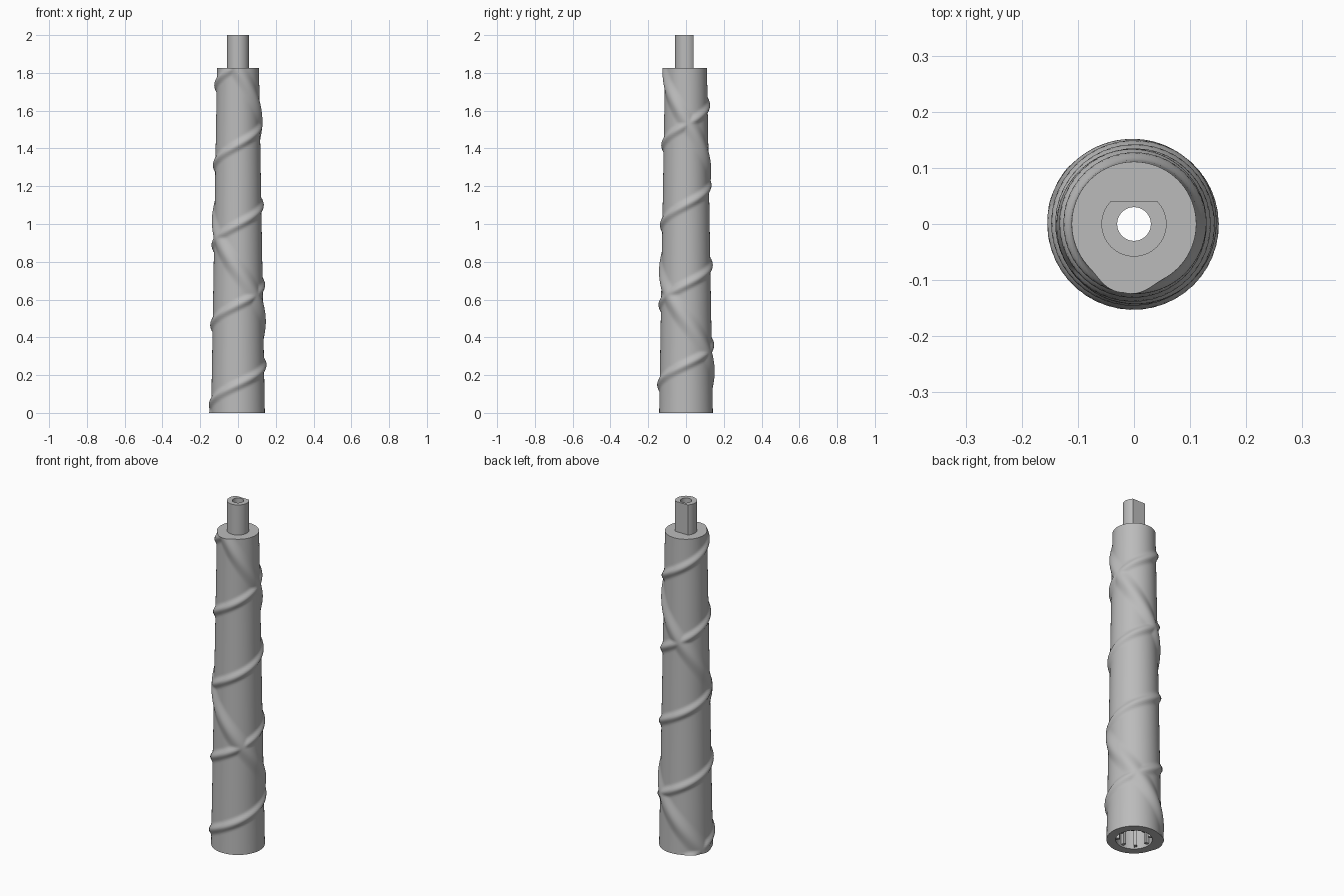
import bpy, bmesh, math
from math import cos, sin, pi, radians

if "Cube" in bpy.data.objects:
    bpy.data.objects.remove(bpy.data.objects["Cube"], do_unlink=True)

SIDES = 128
SHOULDER = 1.825          # top of the tapered shaft
BORE = 0.03
SOCKET_R, SOCKET_DEPTH = 0.095, 0.2

grey = bpy.data.materials.new("plain_grey")
grey.use_nodes = True
colour = (0.5, 0.5, 0.5, 1)
grey.diffuse_color = colour
grey.node_tree.nodes["Principled BSDF"].inputs["Base Color"].default_value = colour


def finish(name, bm):
    """Turn a bmesh into a shaded object with the material."""
    bmesh.ops.recalc_face_normals(bm, faces=bm.faces)
    mesh = bpy.data.meshes.new(name)
    bm.to_mesh(mesh)
    bm.free()
    mesh.materials.append(grey)
    obj = bpy.data.objects.new(name, mesh)
    bpy.context.collection.objects.link(obj)
    bpy.ops.object.select_all(action='DESELECT')
    obj.select_set(True)
    bpy.context.view_layer.objects.active = obj
    bpy.ops.object.shade_smooth_by_angle(angle=radians(35))
    return obj


def loft(name, rings, closed):
    """Bridge rings given as (outline function of angle, height)."""
    bm = bmesh.new()
    loops = []
    for outline, z in rings:
        loops.append([bm.verts.new((*outline(2 * pi * i / SIDES, z), z))
                      for i in range(SIDES)])
    pairs = list(zip(loops, loops[1:]))
    if closed:
        pairs.append((loops[-1], loops[0]))
    for a, b in pairs:
        for i in range(SIDES):
            j = (i + 1) % SIDES
            bm.faces.new((a[i], a[j], b[j], b[i]))
    return finish(name, bm)


def circle(r):
    return lambda t, z: (r * cos(t), r * sin(t))


def bump(offset):
    """Rounded ridge section around a helix centre line."""
    d = abs((offset + pi) % (2 * pi) - pi) / radians(32)
    return cos(d * pi / 2) ** 2 if d < 1 else 0


def ridged(t, z):
    # tight rising helix and a long counter-rotating helix
    rising = 2 * pi * (z - 0.255) / 0.423
    falling = -2 * pi * (z - 0.49) / 1.06
    r = 0.142 - 0.031 * z / SHOULDER
    r += 0.0135 * max(bump(t - rising), bump(t - falling))
    return r * cos(t), r * sin(t)


def d_section(t, z):
    # round pin with one flat on the back
    r = 0.058
    return r * cos(t), min(r * sin(t), r * sin(pi / 4))


# Tapered shaft with ridges, bottom socket and through bore
STEPS = 200
rings = [(circle(BORE), SHOULDER)]
rings += [(ridged, SHOULDER * (1 - k / STEPS)) for k in range(STEPS + 1)]
rings += [(circle(SOCKET_R), 0), (circle(SOCKET_R), SOCKET_DEPTH),
          (circle(BORE), SOCKET_DEPTH)]
loft("ridged_shaft", rings, True)

# Hollow D-shaped connecting pin
loft("connecting_pin", [(d_section, SHOULDER), (d_section, 2),
                        (circle(BORE), 2), (circle(BORE), SHOULDER)], False)

# Grip ribs inside the socket
bm = bmesh.new()
for k in range(8):
    a = 2 * pi * k / 8
    made = bmesh.ops.create_cube(bm, size=1)["verts"]
    bmesh.ops.scale(bm, verts=made, vec=(0.028, 0.016, SOCKET_DEPTH - 0.01))
    bmesh.ops.translate(bm, verts=made, vec=(0.088, 0, SOCKET_DEPTH / 2 + 0.005))
    for v in made:
        x, y = v.co.x, v.co.y
        v.co.x, v.co.y = x * cos(a) - y * sin(a), x * sin(a) + y * cos(a)
finish("socket_ribs", bm)
